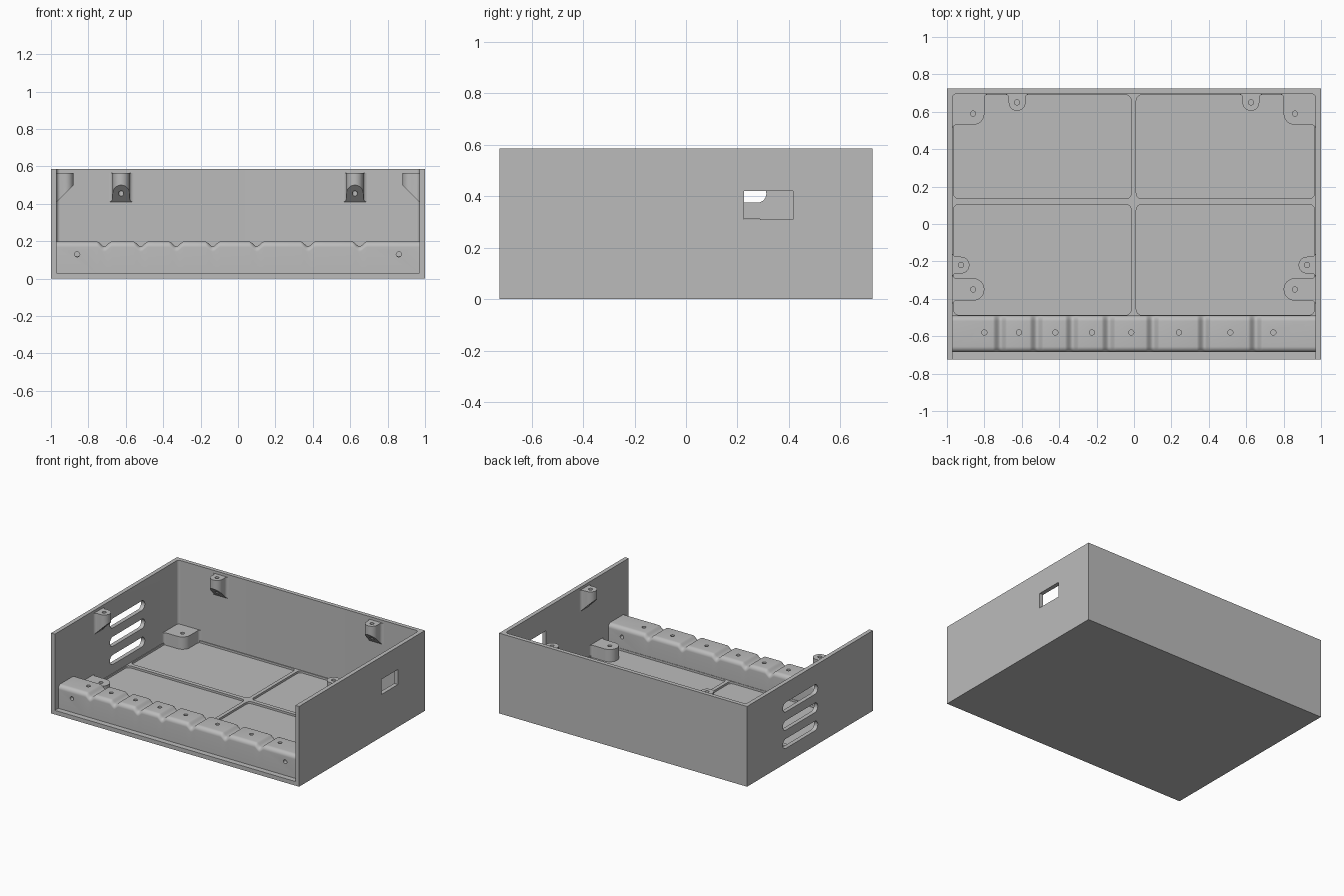
import bpy, bmesh
from math import pi, sin, cos
from mathutils import Matrix, Vector

old = bpy.data.objects.get("Cube")
if old:
    bpy.data.objects.remove(old)

grey = bpy.data.materials.new("matte grey")
grey.use_nodes = True
GREY = (0.5, 0.5, 0.5, 1)
grey.diffuse_color = GREY
grey.node_tree.nodes["Principled BSDF"].inputs["Base Color"].default_value = GREY

WALL, BACK, HEIGHT, FLOOR = 0.97, 0.695, 0.585, 0.03
HOLE = 0.014


def finish(bm, name):
    bmesh.ops.recalc_face_normals(bm, faces=bm.faces)
    mesh = bpy.data.meshes.new(name)
    bm.to_mesh(mesh)
    bm.free()
    ob = bpy.data.objects.new(name, mesh)
    bpy.context.collection.objects.link(ob)
    mesh.materials.append(grey)
    return ob


def arc(cx, cy, r, a0, a1, n=8):
    """Points on an arc, angles in quarter turns."""
    angles = [(a0 + (a1 - a0) * i / n) * pi / 2 for i in range(n + 1)]
    return [(cx + r * cos(a), cy + r * sin(a)) for a in angles]


def rounded(x0, x1, y0, y1, r):
    return (arc(x1 - r, y1 - r, r, 0, 1) + arc(x0 + r, y1 - r, r, 1, 2)
            + arc(x0 + r, y0 + r, r, 2, 3) + arc(x1 - r, y0 + r, r, 3, 4))


def prism(name, outline, z0, z1, matrix=Matrix(), slope=None):
    """Extrude an outline upwards; optionally trim it below a sloping plane."""
    bm = bmesh.new()
    face = bm.faces.new([bm.verts.new((x, y, z0)) for x, y in outline])
    top = bmesh.ops.extrude_face_region(bm, geom=[face])["geom"]
    verts = [v for v in top if isinstance(v, bmesh.types.BMVert)]
    bmesh.ops.translate(bm, verts=verts, vec=(0, 0, z1 - z0))
    if slope:
        geom = bm.verts[:] + bm.edges[:] + bm.faces[:]
        cut = bmesh.ops.bisect_plane(bm, geom=geom, plane_co=slope[0],
                                     plane_no=slope[1], clear_inner=True)
        edges = [e for e in cut["geom_cut"] if isinstance(e, bmesh.types.BMEdge)]
        bmesh.ops.edgeloop_fill(bm, edges=edges)
    bm.transform(matrix)
    return finish(bm, name)


def subtract(ob, cutters):
    for cutter in cutters:
        cutter.hide_render = True
        mod = ob.modifiers.new("cut", 'BOOLEAN')
        mod.object, mod.operation, mod.solver = cutter, 'DIFFERENCE', 'EXACT'
        bpy.context.view_layer.objects.active = ob
        bpy.ops.object.modifier_apply(modifier=mod.name)
        bpy.data.objects.remove(cutter)


def drill(x, y, z0, z1, matrix=Matrix()):
    return prism("drill", arc(x, y, HOLE, 0, 4, 16)[:-1], z0, z1, matrix)


# Open box: floor, back and two side walls
box = prism("tray", [(-1, -0.725), (1, -0.725), (1, 0.725), (-1, 0.725)], 0, HEIGHT)
cavity = ([(-WALL, -1), (WALL, -1)] + arc(WALL - 0.02, BACK - 0.02, 0.02, 0, 1)
          + arc(-WALL + 0.02, BACK - 0.02, 0.02, 1, 2))
cutters = [prism("cavity", cavity, FLOOR, 1)]
# Side openings: outline plane (x, y) becomes (y, z)
side = Matrix(((0, 0, 1, 0), (1, 0, 0, 0), (0, 1, 0, 0), (0, 0, 0, 1)))
cutters.append(prism("port", [(0.225, 0.31), (0.415, 0.31), (0.415, 0.42), (0.225, 0.42)],
                     0.9, 1.1, side))
for z in (0.144, 0.277, 0.41):
    cutters.append(prism("vent", rounded(-0.09, 0.312, z - 0.035, z + 0.035, 0.0349),
                         -1.1, -0.9, side))
subtract(box, cutters)

# Floor ribs: a thin plate with four rounded pockets
RAIL_BACK = -0.49
ribs = prism("floor_ribs", [(-WALL, RAIL_BACK), (WALL, RAIL_BACK), (WALL, BACK), (-WALL, BACK)],
             FLOOR - 0.01, 0.045)
pockets = []
for x0, x1 in ((-0.965, -0.015), (0.012, 0.965)):
    for y0, y1 in ((RAIL_BACK + 0.003, 0.105), (0.135, 0.69)):
        pockets.append(prism("pocket", rounded(x0, x1, y0, y1, 0.03), FLOOR, 0.1))
subtract(ribs, pockets)


# Screw bosses growing out of a wall, local wall plane at y = 0
def wall_boss(name, r, depth, z0, z1, place, slope=None):
    f = 0.02
    outline = ([(-r - f, 0.004)] + arc(-r - f, -f, f, 1, 0, 5)
               + arc(0, -depth, r, 2, 4, 16) + arc(r + f, -f, f, 2, 1, 5)
               + [(r + f, 0.004)])
    ob = prism(name, outline, z0, z1, place, slope)
    subtract(ob, [drill(0, -depth, z0 + 0.02 if not slope else z0 - 0.1, z1 + 0.1, place)])


TOP = 0.565
taper = ((0, 0, 0.41), Vector((0, 1, 1)).normalized())
for s, label in ((1, "left"), (-1, "right")):
    turn = Matrix.Rotation(-s * pi / 2, 4, 'Z')
    wall_boss("back_upper_boss_" + label, 0.045, 0.045, 0.38, TOP,
              Matrix.Translation((s * 0.625, BACK, 0)), taper)
    wall_boss("side_upper_boss_" + label, 0.045, 0.045, 0.38, TOP,
              Matrix.Translation((s * WALL, -0.22, 0)) @ turn, taper)
    wall_boss("front_lower_boss_" + label, 0.06, 0.11, FLOOR - 0.005, 0.12,
              Matrix.Translation((s * WALL, -0.35, 0)) @ turn)
    # Corner boss standing in the rear corner
    f, e = 0.02, 0.004
    outline = ([(WALL + e, BACK + e), (0.8 - f, BACK + e)]
               + arc(0.8 - f, BACK - f, f, 1, 0, 5) + arc(0.86, 0.59, 0.06, 2, 3)
               + arc(WALL - f, 0.53 - f, f, 1, 0, 5) + [(WALL + e, 0.53 - f)])
    flip = Matrix.Diagonal((s, 1, 1, 1))
    corner = prism("rear_lower_boss_" + label, outline, FLOOR - 0.005, 0.12, flip)
    subtract(corner, [drill(0.86, 0.59, 0.05, 0.2, flip)])

# Front rail: a rounded profile lofted along x, dipping at each groove
GROOVES = (-0.715, -0.52, -0.33, -0.135, 0.1, 0.375, 0.65)
RAIL_FRONT, R = -0.685, 0.03


def rail_height(x):
    d = min(abs(x - g) for g in GROOVES)
    return 0.198 - (0.0125 * (1 + cos(pi * d / 0.04)) if d < 0.04 else 0)


stations = {-WALL - 0.004, WALL + 0.004}
for g in GROOVES:
    stations.update(g + 0.005 * i for i in range(-8, 9))
bm = bmesh.new()
rings = []
for x in sorted(stations):
    h = rail_height(x)
    profile = ([(RAIL_BACK, FLOOR - 0.005)] + arc(RAIL_BACK - R, h - R, R, 0, 1)
               + arc(RAIL_FRONT + R, h - R, R, 1, 2) + [(RAIL_FRONT, FLOOR - 0.005)])
    rings.append([bm.verts.new((x, y, z)) for y, z in profile])
n = len(rings[0])
for a, b in zip(rings, rings[1:]):
    for i in range(n):
        bm.faces.new((a[i], a[(i + 1) % n], b[(i + 1) % n], b[i]))
bm.faces.new(rings[0])
bm.faces.new(rings[-1])
rail = finish(bm, "front_rail")
holes = [drill(x, -0.58, 0.1, 0.3)
         for x in (-0.8, -0.615, -0.42, -0.225, -0.015, 0.24, 0.515, 0.745)]
holes += [drill(x, 0.13, 0.3, 0.8, Matrix.Rotation(pi / 2, 4, 'X')) for x in (-0.86, 0.86)]
subtract(rail, holes)

# Smooth the rounded parts, keep the edges crisp
bpy.ops.object.select_all(action='DESELECT')
for ob in bpy.context.scene.objects:
    if ob.type == 'MESH':
        ob.select_set(True)
bpy.context.view_layer.objects.active = box
bpy.ops.object.shade_smooth_by_angle()
